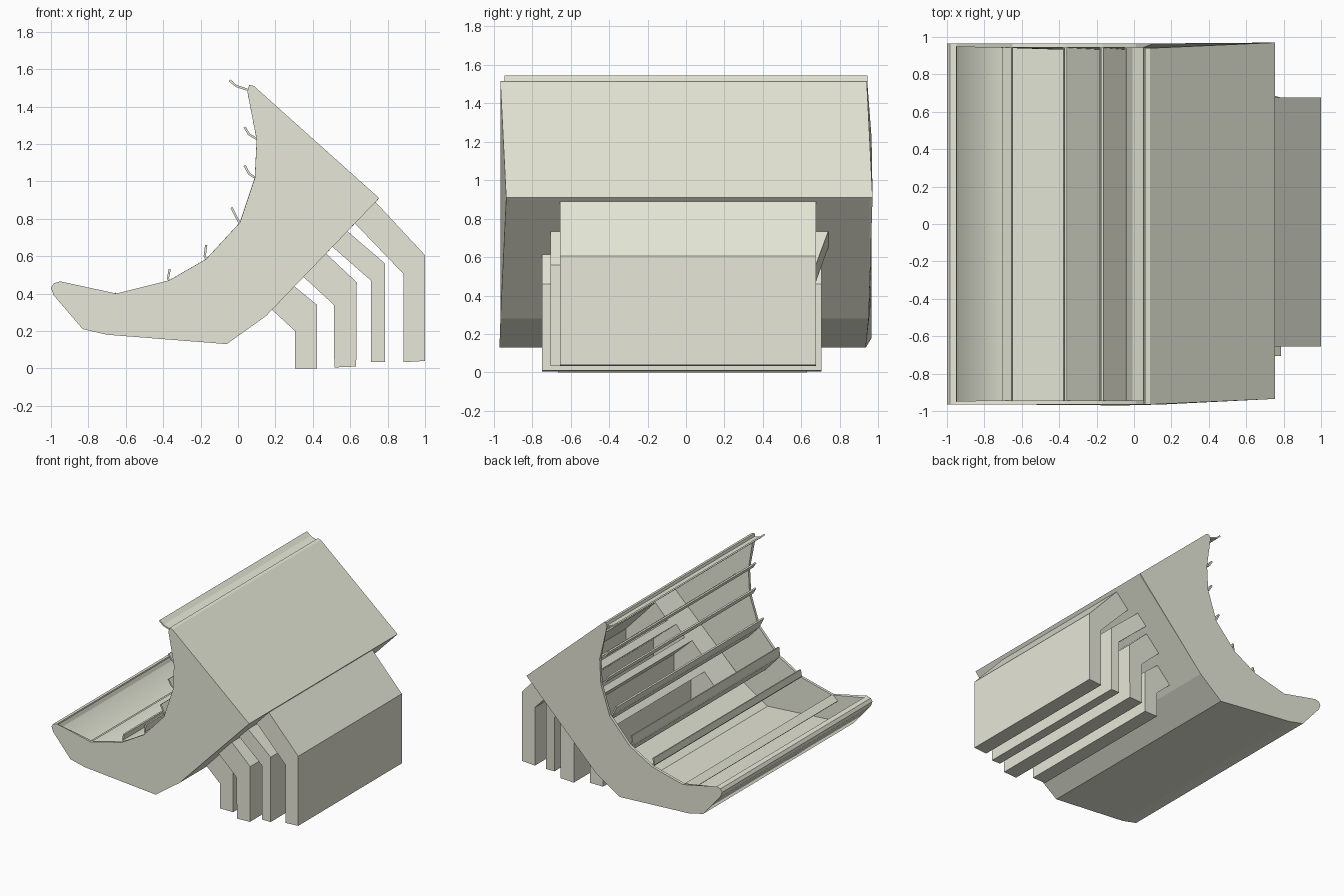
import bpy, bmesh
from mathutils import Vector

if "Cube" in bpy.data.objects:
    bpy.data.objects.remove(bpy.data.objects["Cube"])

cream = bpy.data.materials.new("cream_plastic")
cream.diffuse_color = (0.80, 0.81, 0.69, 1)
cream.use_nodes = True
cream.node_tree.nodes["Principled BSDF"].inputs["Base Color"].default_value = cream.diffuse_color


def finish(name, bm, thickness=0.0, offset=-1):
    bmesh.ops.remove_doubles(bm, verts=bm.verts, dist=0.0005)
    bmesh.ops.recalc_face_normals(bm, faces=bm.faces)
    me = bpy.data.meshes.new(name)
    bm.to_mesh(me)
    bm.free()
    me.materials.append(cream)
    ob = bpy.data.objects.new(name, me)
    bpy.context.collection.objects.link(ob)
    if thickness:
        mod = ob.modifiers.new("wall", 'SOLIDIFY')
        mod.thickness = thickness
        mod.offset = offset
    return ob


def quad(bm, pts):
    bm.faces.new([bm.verts.new(p) for p in pts])


def extrude_profile(name, pts, y0, y1, skip=(), closed=True, flare=0.0, thickness=0.0):
    """Profile in xz swept along y; skipped edges stay open, flare widens the first and last point."""
    bm = bmesh.new()
    n = len(pts)
    a = [bm.verts.new((x, y0, z)) for x, z in pts]
    b = [bm.verts.new((x, y1 + (flare if i in (0, n - 1) else 0), z)) for i, (x, z) in enumerate(pts)]
    for i in range(n if closed else n - 1):
        if i not in skip:
            j = (i + 1) % n
            bm.faces.new((a[i], a[j], b[j], b[i]))
    if closed:
        bm.faces.new(a)
        bm.faces.new(b[::-1])
    return finish(name, bm, thickness, 0)


# Hollow body: outer outline (x, z, y_front, y_back), then the concave open edge
outer = [(0.05, 1.48, -.965, .945), (0.06, 1.515, -.965, .94), (0.085, 1.51, -.965, .94),
         (0.755, 0.91, -.935, .97), (0.15, 0.28, -.965, .95), (-0.06, 0.13, -.97, .935),
         (-0.70, 0.18, -.965, .965), (-0.83, 0.21, -.965, .965), (-0.985, 0.39, -.965, .965),
         (-1.0, 0.43, -.965, .965), (-0.985, 0.455, -.965, .965), (-0.95, 0.465, -.965, .965)]
rim = [(-0.65, 0.40), (-0.37, 0.47), (-0.17, 0.585), (0.01, 0.78), (0.09, 1.02), (0.10, 1.22)]
bm = bmesh.new()
full = outer + [(x, z, -.965, .965) for x, z in rim]
front = [bm.verts.new((x, a, z)) for x, z, a, b in full]
back = [bm.verts.new((x, b, z)) for x, z, a, b in full]
for i in range(len(outer) - 1):
    if i != 3:                       # slotted rear plate is built below
        bm.faces.new((front[i], front[i + 1], back[i + 1], back[i]))
bm.faces.new(front[::-1])
bm.faces.new(back)
body = finish("body_shell", bm, 0.022)
# Only the curved floor below the front lip is smooth
bpy.context.view_layer.objects.active = body
body.select_set(True)
bpy.ops.object.shade_smooth_by_angle(angle=0.75)
body.select_set(False)
for p in body.data.polygons:
    p.use_smooth = p.index in (5, 6)

# Bent ducts: inner top, inner bend, inner foot, outer foot, outer bend, outer top
ducts = [
    ([(.18, .315), (.305, .20), (.305, 0), (.422, 0), (.422, .34), (.30, .44)], -.665, .63, 0),
    ([(.35, .49), (.512, .34), (.515, .005), (.632, .01), (.635, .46), (.47, .615)], -.75, .705, 0),
    ([(.505, .65), (.71, .47), (.71, .033), (.787, .033), (.787, .56), (.583, .735)], -.705, .675, .065),
    ([(.625, .775), (.885, .505), (.885, .033), (1.0, .04), (1.0, .605), (.735, .89)], -.655, .675, 0),
]
for k, (pts, y0, y1, flare) in enumerate(ducts):
    extrude_profile(f"bent_duct_{k + 1}", pts, y0, y1, skip=(5,), flare=flare)

# Rear plate with one slot per duct
p0, p1 = Vector((.15, .28)), Vector((.755, .91))
d = p1 - p0
par = lambda p: (Vector(p) - p0).dot(d) / d.length_squared
bm = bmesh.new()


def plate(t0, t1, lo=None, hi=None):
    ends = []
    for t in (t0, t1):
        p = p0 + d * t
        a = -.965 + .03 * t if lo is None else lo
        b = .95 + .02 * t if hi is None else hi
        ends.append(((p.x, a, p.y), (p.x, b, p.y)))
    quad(bm, (ends[0][0], ends[0][1], ends[1][1], ends[1][0]))


t = 0.0
for pts, y0, y1, flare in ducts:
    t0, t1 = par(pts[0]), par(pts[5])
    plate(t, t0)
    plate(t0, t1, hi=y0)
    plate(t0, t1, lo=y1 + flare)
    t = t1
plate(t, 1.0)
finish("rear_plate", bm)

# Louvers: upturned tip, rim crossing, inner sloping blade
louvers = [
    [(-.65, .40), (-.70, .36)],
    [(-.365, .53), (-.375, .48), (-.36, .465), (-.18, .33)],
    [(-.17, .66), (-.178, .60), (-.165, .575), (-.05, .45)],
    [(-.035, .86), (-.01, .81), (.01, .775), (.11, .67)],
    [(.035, 1.085), (.06, 1.04), (.09, 1.02), (.20, .93)],
    [(.035, 1.29), (.06, 1.25), (.095, 1.23), (.21, 1.15)],
    [(-.045, 1.54), (-.01, 1.51), (.05, 1.49)],
]
for k, pts in enumerate(louvers):
    extrude_profile(f"louver_{k + 1}", pts, -.945, .945, closed=False, thickness=0.012)
